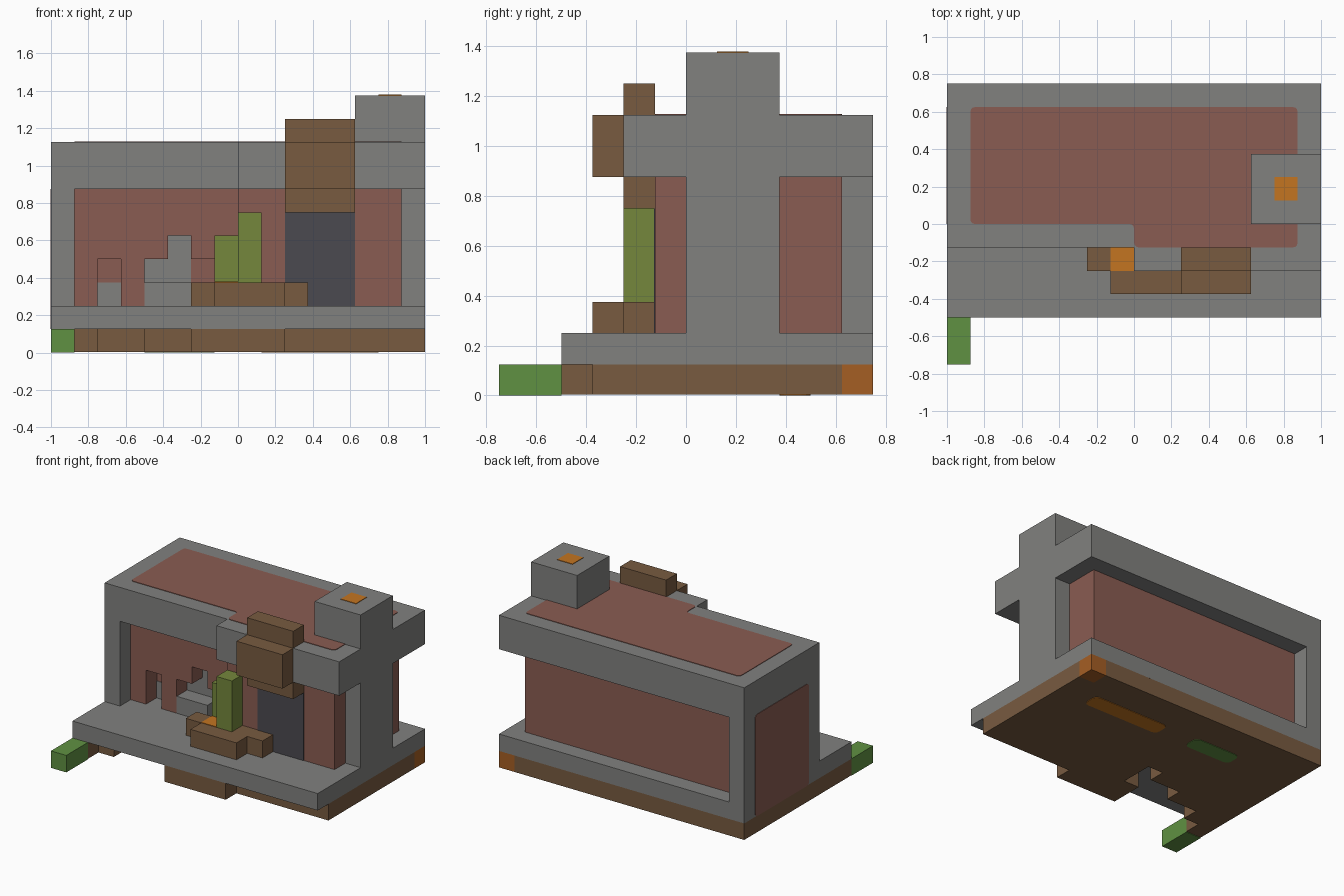
import bpy
import bmesh
from mathutils import Vector

default_cube = bpy.data.objects.get("Cube")
if default_cube:
    bpy.data.objects.remove(default_cube, do_unlink=True)

UNIT = 0.125   # size of one building block
THIN = 0.03    # thickness of painted plates, in blocks


def make_material(name, red, green, blue):
    def to_linear(value):
        value /= 255
        return value / 12.92 if value <= 0.04045 else ((value + 0.055) / 1.055) ** 2.4
    colour = (to_linear(red), to_linear(green), to_linear(blue), 1.0)
    material = bpy.data.materials.new(name)
    material.use_nodes = True
    material.diffuse_color = colour
    material.node_tree.nodes["Principled BSDF"].inputs["Base Color"].default_value = colour
    return material


stone = make_material("stone grey", 129, 129, 127)
clay = make_material("clay red", 138, 92, 82)
wood = make_material("wood brown", 120, 91, 64)
slate = make_material("dark slate", 75, 74, 80)
cactus_green = make_material("cactus green", 117, 135, 60)
grass = make_material("grass green", 96, 145, 66)
orange = make_material("bright orange", 196, 117, 33)
rust = make_material("rust orange", 165, 94, 36)


def prism(name, outline, low, high, material, axis="z", rounding=0.0):
    """Extrude an outline, given in blocks, along an axis from low to high."""
    place = {"x": lambda a, b: (low, a, b),
             "y": lambda a, b: (a, low, b),
             "z": lambda a, b: (a, b, low)}[axis]
    step = Vector([(high - low) * (axis == letter) for letter in "xyz"])
    bm = bmesh.new()
    bm.faces.new([bm.verts.new(place(a, b)) for a, b in outline])
    if rounding:
        bmesh.ops.bevel(bm, geom=bm.verts[:], offset=rounding, segments=3,
                        profile=0.5, affect="VERTICES")
    grown = bmesh.ops.extrude_face_region(bm, geom=bm.faces[:], use_keep_orig=True)
    moved = [v for v in grown["geom"] if isinstance(v, bmesh.types.BMVert)]
    bmesh.ops.translate(bm, verts=moved, vec=step)
    bmesh.ops.scale(bm, verts=bm.verts[:], vec=(UNIT, UNIT, UNIT))
    bmesh.ops.recalc_face_normals(bm, faces=bm.faces[:])
    mesh = bpy.data.meshes.new(name)
    bm.to_mesh(mesh)
    bm.free()
    mesh.materials.append(material)
    obj = bpy.data.objects.new(name, mesh)
    bpy.context.collection.objects.link(obj)
    return obj


def rect(a, b, c, d):
    return [(a, c), (b, c), (b, d), (a, d)]


def box(name, x0, x1, y0, y1, z0, z1, material):
    return prism(name, rect(x0, x1, y0, y1), z0, z1, material)


# Ground: stepped earth base, corner block, grass, stone floor
prism("earth_base",
      [(8, -3), (2, -3), (2, -4), (-2, -4), (-2, -2), (-1, -2), (-1, 0), (-2, 0),
       (-2, -1), (-4, -1), (-4, -2), (-6, -2), (-6, -3), (-7, -3), (-7, -4),
       (-8, -4), (-8, 6), (7, 6), (7, 5), (8, 5)],
      THIN, 1, wood)
box("corner_block", 7, 8, 5, 6, THIN, 1, rust)
box("grass_block", -8, -7, -6, -4, 0, 1, grass)
box("stone_floor", -8, 8, -4, 6, 1, 2, stone)
prism("underside_orange_patch", rect(1, 6, 3, 4), 0, THIN, orange, rounding=0.3)
prism("underside_green_patch", rect(-4, -1, 3, 4), 0, THIN, grass, rounding=0.3)

# House walls: solid core with bay, and a thin front wall with stepped openings
prism("house_walls", [(-7, 1), (0, 1), (0, -1), (7, -1), (7, 5), (-7, 5)], 2, 7, clay)
prism("front_wall",
      [(-7, 2), (-6, 2), (-6, 4), (-5, 4), (-5, 2), (-4, 2), (-4, 4), (-3, 4), (-3, 5),
       (-2, 5), (-2, 4), (-1, 4), (-1, 2), (0, 2), (0, 7), (-7, 7)],
      0, 1, clay, axis="y")

# Stone seen inside the openings
box("opening_step", -4, -2, 0, 1, 2, 3, stone)
prism("opening_back", [(-4, 3), (-2, 3), (-2, 5), (-3, 5), (-3, 4), (-4, 4)],
      1 - THIN, 1, stone, axis="y")
prism("small_opening_back", rect(-6, -5, 2, 3), 1 - THIN, 1, stone, axis="y")

# Stone frame, pillar, roof and chimney
box("side_frame", -8, -7, -1, 6, 2, 7, stone)
box("pillar", 7, 8, 0, 3, 2, 7, stone)
prism("roof", [(-8, -1), (0, -1), (0, -2), (8, -2), (8, 6), (-8, 6)], 7, 9, stone)
box("chimney", 5, 8, 0, 3, 9, 11, stone)
prism("roof_panel", [(-7, 0), (0, 0), (0, -1), (7, -1), (7, 5), (-7, 5)],
      9, 9 + THIN, clay, rounding=0.2)
prism("side_panel", rect(0, 5, 1, 7), -8 - THIN, -8, clay, axis="x", rounding=0.2)
prism("chimney_ember", rect(6, 7, 1, 2), 11, 11 + THIN, orange)

# Door and the wooden sign above it
prism("door", rect(2, 5, 2, 6), -1 - THIN, -1, slate, axis="y")
box("sign_board", 2, 5, -3, -2, 7, 9, wood)
for part, bottom in (("sign_lower_beam", 6), ("sign_upper_beam", 9)):
    box(part, 2, 5, -2, -1, bottom, bottom + 1, wood)

# Planter with cactus
prism("planter", [(-2, -2), (-1, -2), (-1, -3), (2, -3), (2, -2), (3, -2), (3, -1), (-2, -1)],
      2, 3, wood)
prism("planter_soil", rect(-1, 0, -2, -1), 3, 3 + THIN, orange)
box("cactus_tall", 0, 1, -2, -1, 3, 6, cactus_green)
box("cactus_short", -1, 0, -1, 0, 2, 5, cactus_green)
